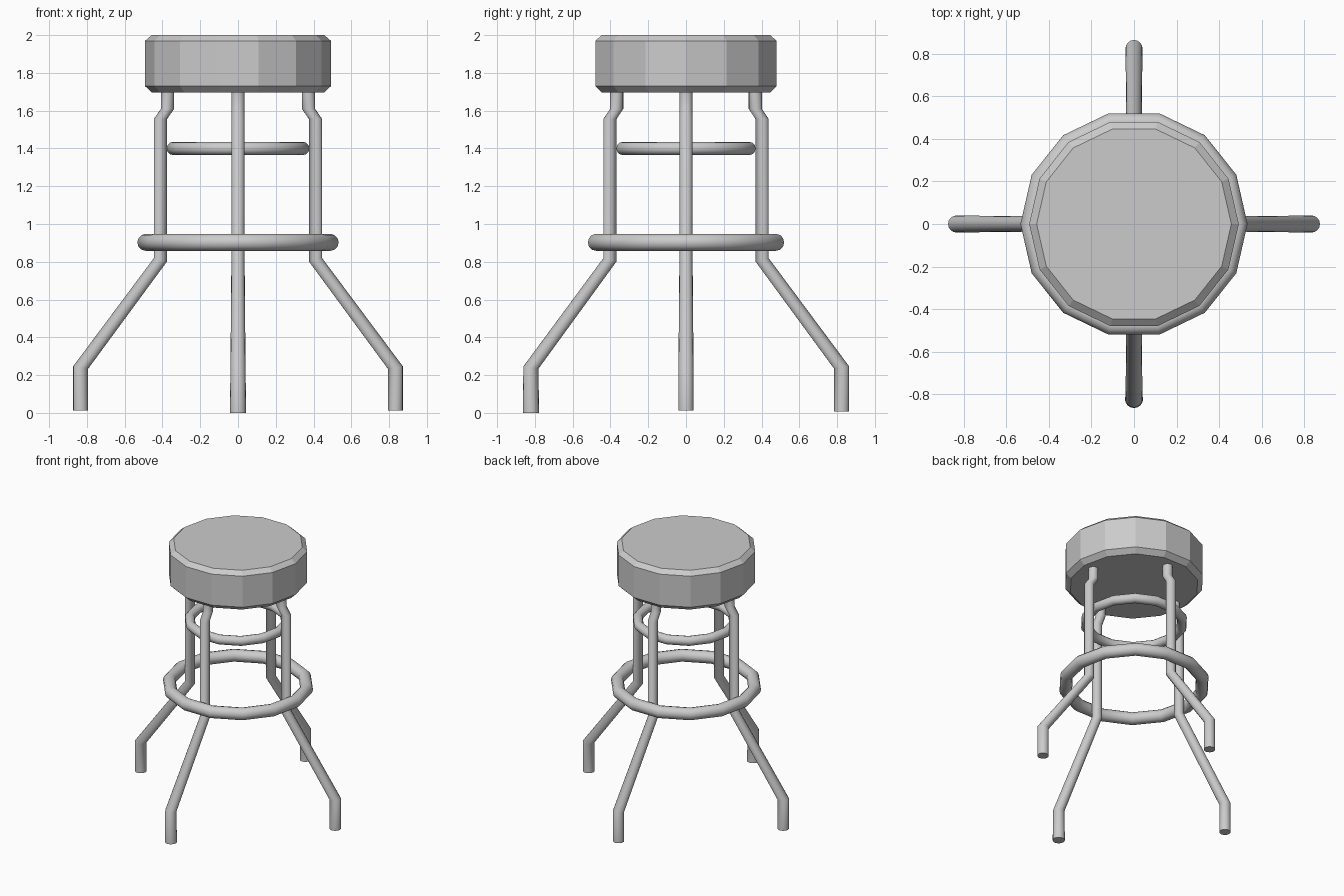
import bpy, bmesh
from math import sin, cos, pi

if "Cube" in bpy.data.objects:
    bpy.data.objects.remove(bpy.data.objects["Cube"])

SIDES = 14


def make_object(name, bm, smooth):
    bmesh.ops.recalc_face_normals(bm, faces=bm.faces[:])
    me = bpy.data.meshes.new(name)
    bm.to_mesh(me)
    bm.free()
    ob = bpy.data.objects.new(name, me)
    bpy.context.collection.objects.link(ob)
    if smooth:
        bpy.ops.object.select_all(action='DESELECT')
        ob.select_set(True)
        bpy.context.view_layer.objects.active = ob
        bpy.ops.object.shade_smooth_by_angle(angle=pi / 4)
    return ob


def loft(name, rings, smooth):
    """Skin a stack of closed point rings and cap both ends."""
    bm = bmesh.new()
    loops = [[bm.verts.new(p) for p in ring] for ring in rings]
    for a, b in zip(loops, loops[1:]):
        n = len(a)
        for i in range(n):
            j = (i + 1) % n
            bm.faces.new((a[i], a[j], b[j], b[i]))
    bm.faces.new(loops[0])
    bm.faces.new(loops[-1])
    return make_object(name, bm, smooth)


def circle(r, z, n=SIDES):
    return [(r * cos(2 * pi * i / n), r * sin(2 * pi * i / n), z) for i in range(n)]


def torus(name, major, minor, z):
    bm = bmesh.new()
    m = 12
    grid = []
    for i in range(SIDES):
        a = 2 * pi * i / SIDES
        row = []
        for k in range(m):
            t = 2 * pi * k / m
            r = major + minor * cos(t)
            row.append(bm.verts.new((r * cos(a), r * sin(a), z + minor * sin(t))))
        grid.append(row)
    for i in range(SIDES):
        a, b = grid[i], grid[(i + 1) % SIDES]
        for k in range(m):
            l = (k + 1) % m
            bm.faces.new((a[k], b[k], b[l], a[l]))
    make_object(name, bm, True)


def leg(name, angle, top, mid, reach, foot_r, bottom):
    # stations: centre distance, height, tube radius, tilt of the joint
    foot = reach - foot_r
    stations = [(foot, bottom, foot_r, 0), (foot, 0.24, 0.040, 0.15),
                (mid, 0.81, 0.035, 0.25), (mid, 1.555, 0.035, 0),
                (top, 1.61, 0.035, 0), (top, 1.70, 0.035, 0)]
    n = 16
    rings = []
    for d, z, r, tilt in stations:
        ring = []
        for i in range(n):
            t = 2 * pi * i / n
            u, v = r * cos(t), r * sin(t)
            ring.append(((d + u) * cos(angle) - v * sin(angle),
                         (d + u) * sin(angle) + v * cos(angle), z + tilt * u))
        rings.append(ring)
    loft(name, rings, True)


# Cushioned seat with chamfered rims
loft("seat", [circle(0.455, 1.695), circle(0.492, 1.73),
              circle(0.492, 1.97), circle(0.457, 2.0)], False)

# Brace ring inside the legs and foot ring around them
torus("upper_brace_ring", 0.343, 0.035, 1.40)
torus("foot_ring", 0.488, 0.045, 0.903)

# Four bent legs
leg("right_leg", 0, 0.373, 0.411, 0.873, 0.040, 0.012)
leg("left_leg", pi, 0.373, 0.411, 0.873, 0.040, 0.012)
leg("back_leg", pi / 2, 0.367, 0.403, 0.864, 0.040, 0.008)
leg("front_leg", -pi / 2, 0.367, 0.403, 0.864, 0.043, 0.0)
